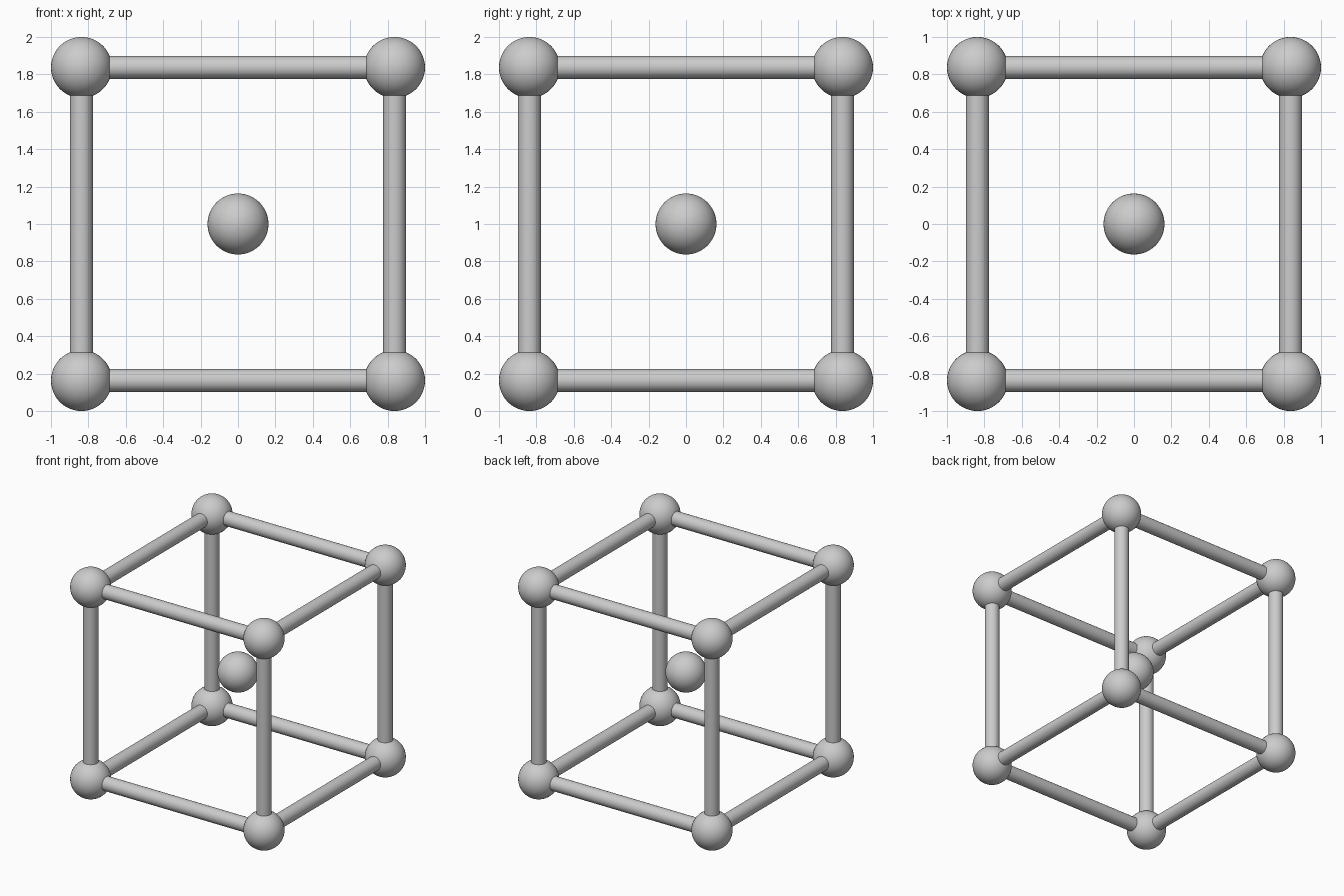
import bpy
import math
from itertools import product
from mathutils import Vector

if "Cube" in bpy.data.objects:
    bpy.data.objects.remove(bpy.data.objects["Cube"])

BALL_R = 0.163
ROD_R = 0.061
H = 1.0 - BALL_R          # half spacing between corner balls
CENTRE = Vector((0, 0, 1.0))


def smooth(obj, name):
    obj.name = name
    bpy.ops.object.shade_smooth_by_angle(angle=math.radians(40))


def ball(name, loc):
    bpy.ops.mesh.primitive_uv_sphere_add(segments=48, ring_count=24, radius=BALL_R, location=loc)
    smooth(bpy.context.object, name)


def rod(name, a, b):
    d = b - a
    bpy.ops.mesh.primitive_cylinder_add(
        vertices=32, radius=ROD_R, depth=d.length, location=(a + b) / 2,
        rotation=d.to_track_quat('Z', 'Y').to_euler())
    smooth(bpy.context.object, name)


# Ball floating in the middle of the cell
ball("centre_ball", CENTRE)

# Corner balls
for i, signs in enumerate(product((-1, 1), repeat=3)):
    ball(f"corner_ball_{i + 1}", CENTRE + Vector(signs) * H)

# Four rods along each axis, joining the corner ball centres
for axis in range(3):
    for i, (s, t) in enumerate(product((-H, H), repeat=2)):
        a = Vector()
        a[axis], a[(axis + 1) % 3], a[(axis + 2) % 3] = -H, s, t
        b = a.copy()
        b[axis] = H
        rod(f"edge_rod_{'xyz'[axis]}_{i + 1}", CENTRE + a, CENTRE + b)
